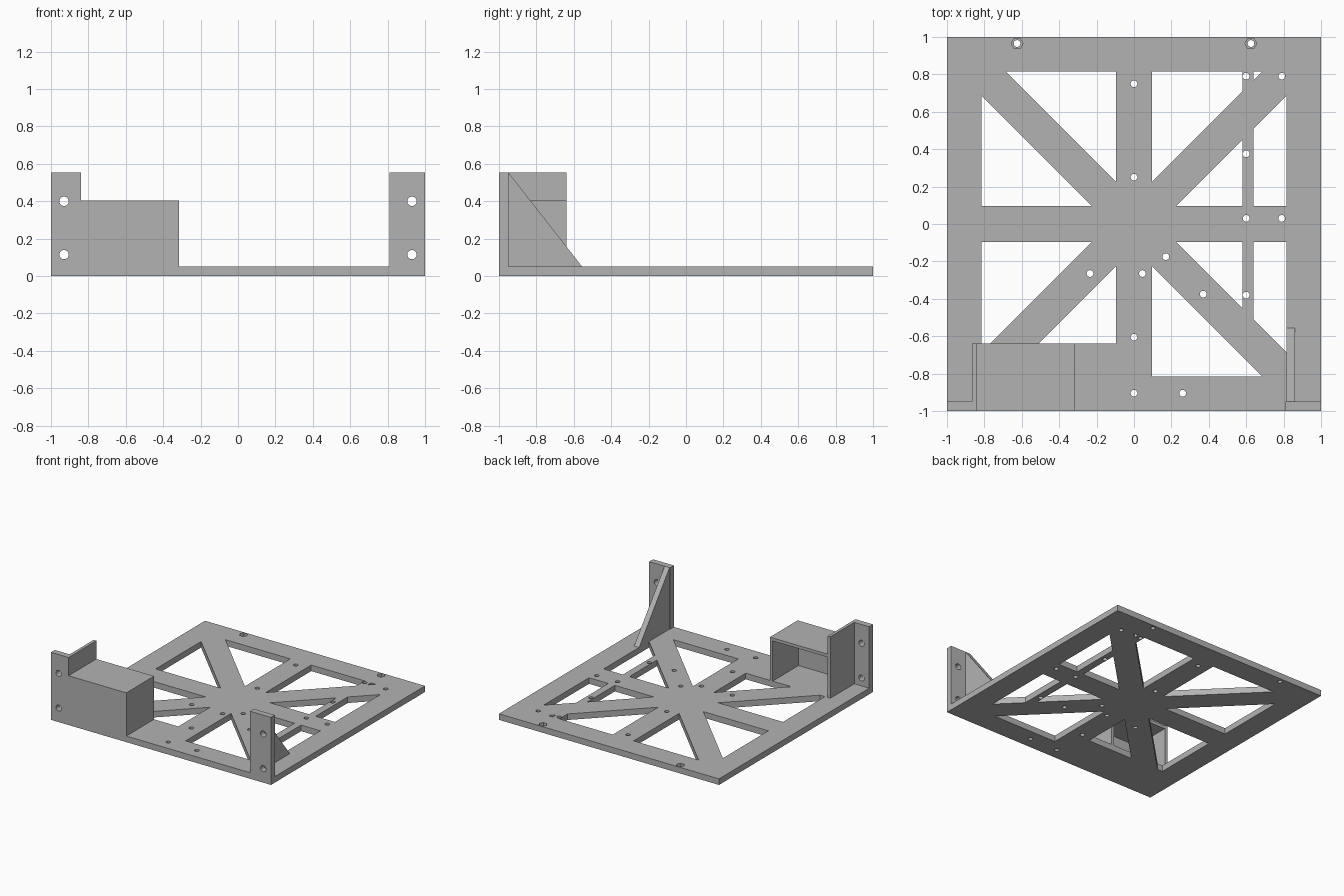
import bpy, bmesh, math
from mathutils import Vector

cube = bpy.data.objects.get("Cube")
if cube:
    bpy.data.objects.remove(cube, do_unlink=True)

grey = bpy.data.materials.new("plain grey")
grey.use_nodes = True
grey.diffuse_color = (0.45, 0.45, 0.45, 1)
grey.node_tree.nodes["Principled BSDF"].inputs["Base Color"].default_value = (0.45, 0.45, 0.45, 1)


def prism(bm, outline, direction):
    """Extrude a planar outline of 3D points along a direction."""
    face = bm.faces.new([bm.verts.new(p) for p in outline])
    ret = bmesh.ops.extrude_face_region(bm, geom=[face])
    moved = [v for v in ret["geom"] if isinstance(v, bmesh.types.BMVert)]
    bmesh.ops.translate(bm, vec=direction, verts=moved)


def make(name, prisms):
    bm = bmesh.new()
    for outline, direction in prisms:
        prism(bm, outline, Vector(direction))
    bmesh.ops.recalc_face_normals(bm, faces=bm.faces)
    mesh = bpy.data.meshes.new(name)
    bm.to_mesh(mesh)
    bm.free()
    mesh.materials.append(grey)
    obj = bpy.data.objects.new(name, mesh)
    bpy.context.collection.objects.link(obj)
    return obj


def box(x0, x1, y0, y1, z0, z1):
    return ([(x0, y0, z0), (x1, y0, z0), (x1, y1, z0), (x0, y1, z0)], (0, 0, z1 - z0))


def slab(points, z0=-0.1, z1=0.2):
    return ([(x, y, z0) for x, y in points], (0, 0, z1 - z0))


def ring(x, y, r, n=24):
    return [(x + r * math.cos(math.tau * i / n), y + r * math.sin(math.tau * i / n)) for i in range(n)]


def cut(target, prisms):
    """Subtract a group of prisms, then discard the cutter."""
    cutter = make("cutter", prisms)
    cutter.hide_render = True
    mod = target.modifiers.new("cut", "BOOLEAN")
    mod.operation = "DIFFERENCE"
    mod.solver = "EXACT"
    mod.object = cutter
    deps = bpy.context.evaluated_depsgraph_get()
    mesh = bpy.data.meshes.new_from_object(target.evaluated_get(deps))
    target.modifiers.clear()
    target.data = mesh
    bpy.data.objects.remove(cutter, do_unlink=True)


T = 0.05                  # plate thickness
R, H, D = 0.815, 0.095, 0.13   # window edge, half rib width, diagonal rib offset
S0, S1 = 0.58, 0.64       # narrow strip sides
B = -0.64                 # back edge of the pocket floor

# Base plate with triangular windows between the ribs
plate = make("base_plate", [box(-1, 1, -1, 1, 0, T)])
windows = [
    [(-H, R), (-R + D, R), (-H, H + D)],
    [(-R, H), (-R, R - D), (-H - D, H)],
    [(H, -R), (R - D, -R), (H, -H - D)],
    [(-R, -H), (-R, B), (B - D, B), (-H - D, -H)],
    [(-H, B), (B + D, B), (-H, -H - D)],
    [(H, R), (S0, R), (S0, S0 + D), (H, H + D)],
    [(S1, R), (R - D, R), (S1, S1 + D)],
]
for s in (1, -1):
    windows += [
        [(H + D, s * H), (S0, s * H), (S0, s * (S0 - D))],
        [(S1, s * H), (R, s * H), (R, s * (R - D)), (S1, s * (S1 - D))],
    ]
cut(plate, [slab(w) for w in windows])

# Mounting holes and hexagonal nut recesses
holes = [(0, .75), (0, .25), (.6, .79), (.79, .79), (.6, .375), (.6, .03), (.79, .03),
         (.17, -.175), (.045, -.265), (-.235, -.265), (.37, -.375), (.6, -.38),
         (0, -.605), (0, -.905), (.26, -.905)]
nuts = [(-.625, .965), (.625, .965)]
cut(plate, [slab(ring(x, y, 0.018)) for x, y in holes + nuts])
cut(plate, [slab(ring(x, y, 0.032, 6), 0.025) for x, y in nuts])

# Upright front tabs with two screw holes each
TOP = 0.555
for name, x0, x1, hx in (("right_tab", -1, -0.84, -0.93), ("left_tab", 0.81, 1, 0.93)):
    tab = make(name, [box(x0, x1, -1, -0.95, T, TOP)])
    cut(tab, [([(a, -1.1, b) for a, b in ring(hx, z, 0.025)], (0, 0.3, 0))
              for z in (0.115, 0.40)])

# Sloping brace behind the left tab
make("left_gusset", [([(0.815, -0.95, T), (0.815, -0.555, T), (0.815, -0.95, TOP)], (0.045, 0, 0))])

# Tall side wall and the pocket, open to the back
make("pocket_side_wall", [box(-0.865, -0.84, -0.95, B, T, TOP)])
pocket = make("pocket_cover", [box(-0.84, -0.315, -1, B, T, 0.405)])
cut(pocket, [box(-0.9, -0.34, -0.975, -0.5, 0, 0.38)])
